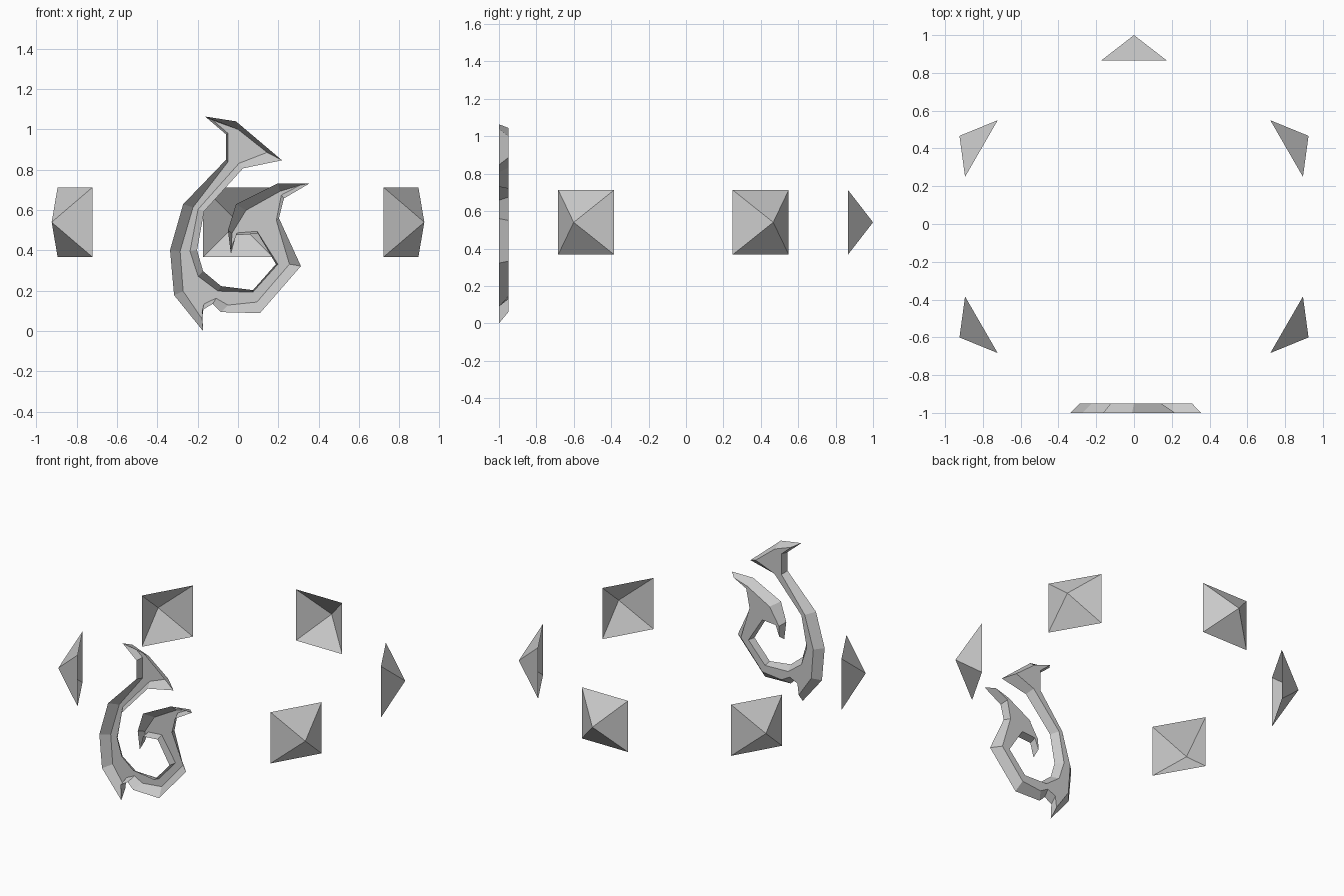
import bpy
from math import radians
from mathutils import Matrix, Vector


def add_mesh(name, verts, faces):
    mesh = bpy.data.meshes.new(name)
    mesh.from_pydata(verts, [], faces)
    mesh.update()
    obj = bpy.data.objects.new(name, mesh)
    bpy.context.collection.objects.link(obj)
    return obj


# Pyramid studs: open-backed, five places of a six-place ring
RING_Y, RING_R, HALF, RISE, MID_Z = -0.067, 0.933, 0.173, 0.134, 0.54
stud = [(RING_R, -HALF, -HALF), (RING_R, HALF, -HALF), (RING_R, HALF, HALF),
        (RING_R, -HALF, HALF), (RING_R + RISE, 0, 0)]
sides = [(i, (i + 1) % 4, 4) for i in range(4)]
for k in range(5):
    turn = Matrix.Rotation(radians(-30 + 60 * k), 4, 'Z')
    place = Matrix.Translation((0, RING_Y, MID_Z)) @ turn
    add_mesh(f"stud_{k + 1}", [place @ Vector(v) for v in stud], sides)

# Front scroll: rim x, z (y = -1) paired with inset face x, z (y = -0.95)
left_arm = [
    (-.163, 1.064, -.124, 1.045), (-.059, .975, -.049, .98),
    (-.059, .85, -.049, .84), (-.272, .629, -.223, .614),
    (-.337, .401, -.287, .396), (-.317, .178, -.272, .198),
    (-.173, .0, -.178, .06)]
hook = [
    (-.178, .104, -.168, .135), (-.125, .135, -.109, .163),
    (-.084, .094, -.05, .129), (.109, .089, .094, .144),
    (.312, .322, .255, .332), (.203, .56, .19, .55),
    (.228, .658, .215, .675), (.356, .733, .307, .723),
    (.198, .733, .208, .693), (-.01, .629, .04, .599),
    (-.05, .5, -.03, .485), (-.035, .381, -.033, .415),
    (-.01, .475, -.005, .487), (.099, .483, .095, .495),
    (.188, .332, .198, .332)]
inner_arm = [
    (.074, .203, .074, .193), (-.084, .223, -.099, .198),
    (-.173, .297, -.198, .272), (-.203, .401, -.238, .396),
    (-.168, .594, -.198, .604), (.025, .807, .005, .832),
    (.218, .847, .144, .886), (-.01, 1.04, .0, 1.0)]
points = (left_arm + hook + inner_arm)[::-1]
n = len(points)
rim = [(p[0], -1.0, p[1]) for p in points]
inset = [(p[2], -0.95, p[3]) for p in points]
walls = [(i, (i + 1) % n, n + (i + 1) % n, n + i) for i in range(n)]
add_mesh("front_scroll", rim + inset, walls + [tuple(range(n, 2 * n))])
